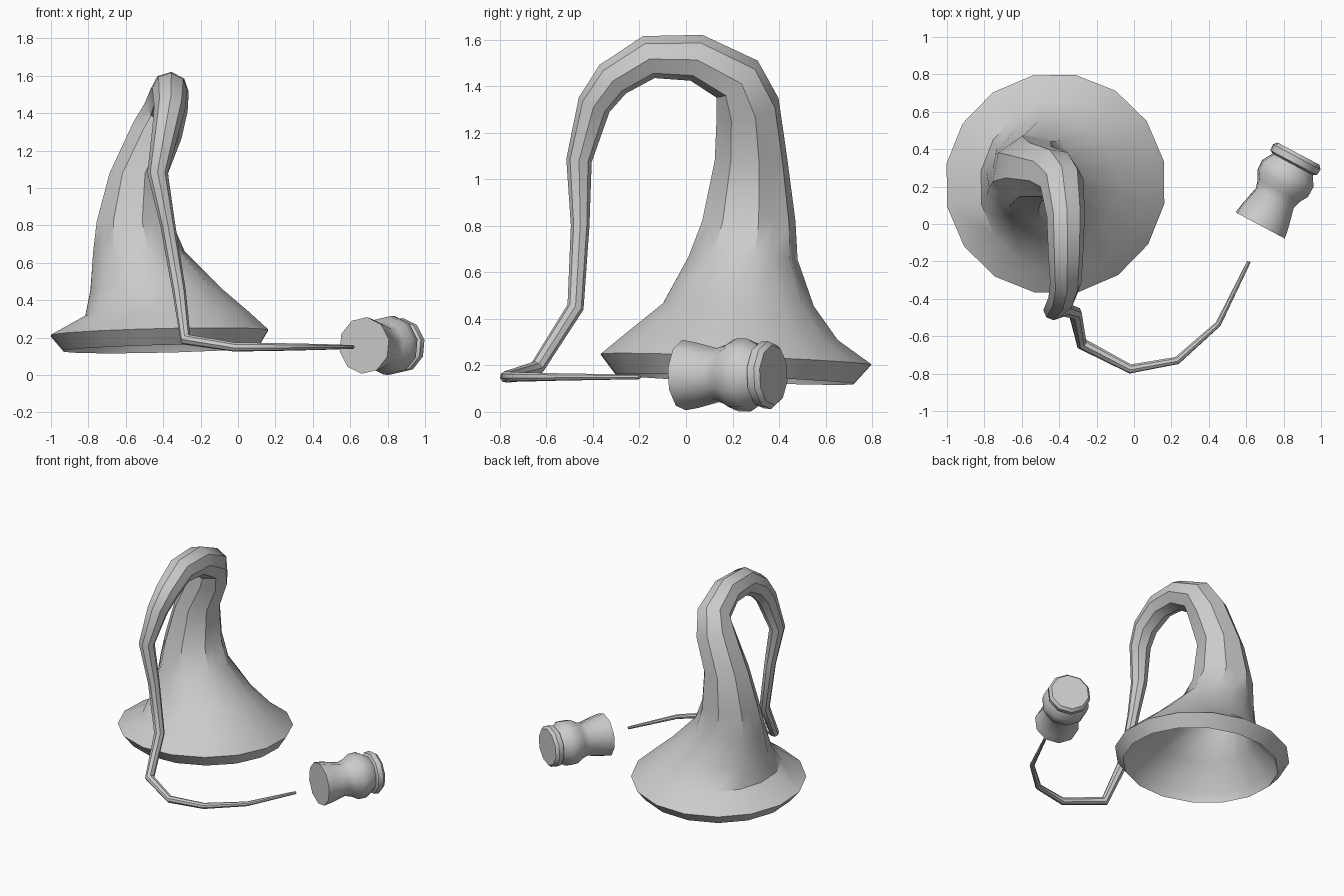
import bpy, bmesh, math
from mathutils import Vector

if "Cube" in bpy.data.objects:
    bpy.data.objects.remove(bpy.data.objects["Cube"])

SIDES = 16
TURN = math.radians(12)


def finish(bm, name, angle):
    bmesh.ops.recalc_face_normals(bm, faces=bm.faces[:])
    me = bpy.data.meshes.new(name)
    bm.to_mesh(me)
    bm.free()
    ob = bpy.data.objects.new(name, me)
    bpy.context.collection.objects.link(ob)
    bpy.ops.object.select_all(action='DESELECT')
    ob.select_set(True)
    bpy.context.view_layer.objects.active = ob
    bpy.ops.object.shade_smooth_by_angle(angle=math.radians(angle))
    return ob


def skin(bm, rings):
    """Join successive vertex rings and cap both ends."""
    loops = [[bm.verts.new(p) for p in r] for r in rings]
    n = len(loops[0])
    for a, b in zip(loops, loops[1:]):
        for i in range(n):
            j = (i + 1) % n
            bm.faces.new((a[i], a[j], b[j], b[i]))
    bm.faces.new(loops[0][::-1])
    bm.faces.new(loops[-1])


def ring(c, u, v, ru, rv, n, octagon=False):
    """Ring of n points; octagon flattens every second point onto an edge."""
    pts = []
    for i in range(n):
        a = math.tau * i / n + TURN
        k = math.cos(math.pi / 8) if octagon and i % 2 else 1
        pts.append(c + u * (k * ru * math.cos(a)) + v * (k * rv * math.sin(a)))
    return pts


# Flared bell: hollow inside first, then lip, rim and outer flank
# x, y, z, radius x, radius y
bell = [
    (-.54, .255, .70, .15, .14), (-.51, .24, .56, .21, .20),
    (-.43, .21, .36, .35, .34), (-.41, .205, .21, .51, .50),
    (-.41, .21, .14, .53, .52), (-.42, .215, .225, .592, .592),
    (-.38, .20, .325, .445, .46), (-.44, .225, .46, .355, .33),
    (-.53, .245, .66, .25, .24),
]
# Stem curling over the top and thinning into a cord: x, y, z, radius
stem = [
    (-.555, .27, .82, .205), (-.53, .28, 1.08, .16), (-.43, .265, 1.31, .14),
    (-.385, .22, 1.43, .119), (-.365, .045, 1.522, .102), (-.365, -.16, 1.525, .094),
    (-.365, -.315, 1.43, .084), (-.385, -.395, 1.32, .073), (-.43, -.46, 1.08, .055),
    (-.375, -.455, .80, .040), (-.315, -.475, .45, .036), (-.28, -.64, .19, .032),
    (-.02, -.775, .15, .025), (.23, -.73, .15, .021), (.45, -.535, .15, .016),
    (.615, -.20, .15, .010),
]
X, Y, Z = Vector((1, 0, 0)), Vector((0, 1, 0)), Vector((0, 0, 1))
rings = []
for x, y, z, rx, ry in bell:
    tilt = 1 if z < .4 else .5
    u, v = Vector((1, 0, .024 * tilt)), Vector((0, 1, -.04 * tilt))
    rings.append(ring(Vector((x, y, z)), u, v, rx, ry, SIDES, z > .65))

pts = [Vector(s[:3]) for s in stem]
u, v, prev = X.copy(), Y.copy(), Z.copy()
for i, (p, s) in enumerate(zip(pts, stem)):
    before = (p - pts[i - 1]).normalized() if i else Z
    after = (pts[i + 1] - p).normalized() if i < len(pts) - 1 else before
    t = (before + after).normalized()
    if i < 2:
        t = Z.copy()
    q = prev.rotation_difference(t)
    u, v, prev = q @ u, q @ v, t
    rings.append(ring(p, u, v, s[3], s[3], SIDES, True))
bm = bmesh.new()
skin(bm, rings)
finish(bm, "bell_with_curled_cord", 38)

# Turned knob lying on its side: distance along axis, radius
knob = [
    (0, .152), (.06, .142), (.165, .117), (.21, .13), (.255, .157), (.315, .158),
    (.37, .125), (.38, .144), (.415, .147), (.435, .13),
]
axis = Vector((.47, .883, 0)).normalized()
side = axis.cross(Z)
start = Vector((.675, -.008, .158))
bm = bmesh.new()
skin(bm, [ring(start + axis * s, side, Z, r, r, 10) for s, r in knob])
finish(bm, "turned_knob", 40)
